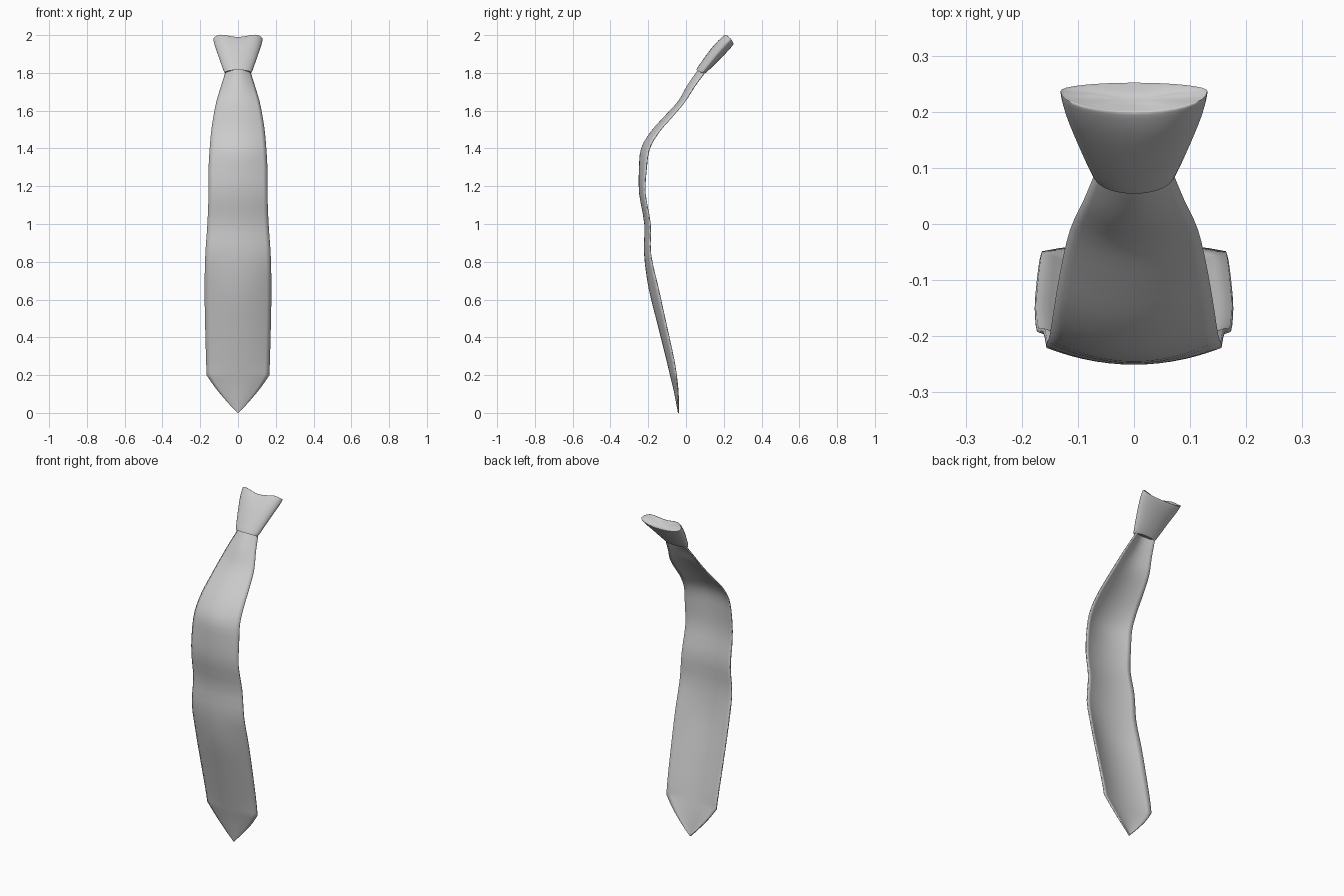
import bpy, bmesh, math
from mathutils import Vector

if "Cube" in bpy.data.objects:
    bpy.data.objects.remove(bpy.data.objects["Cube"])

grey = bpy.data.materials.new("neutral grey cloth")
grey.diffuse_color = (0.6, 0.6, 0.6, 1)
grey.use_nodes = True
grey.node_tree.nodes["Principled BSDF"].inputs["Base Color"].default_value = grey.diffuse_color


def make_object(name, bm, angle):
    bmesh.ops.recalc_face_normals(bm, faces=bm.faces)
    mesh = bpy.data.meshes.new(name)
    bm.to_mesh(mesh)
    bm.free()
    mesh.materials.append(grey)
    obj = bpy.data.objects.new(name, mesh)
    bpy.context.collection.objects.link(obj)
    bpy.ops.object.select_all(action='DESELECT')
    obj.select_set(True)
    bpy.context.view_layer.objects.active = obj
    bpy.ops.object.shade_smooth_by_angle(angle=math.radians(angle))
    return obj


def smooth_rows(rows, steps):
    """Catmull-Rom interpolation through rows of values."""
    pts = [Vector(r) for r in rows]
    out = []
    for i in range(len(pts) - 1):
        a, b, c, d = pts[max(i - 1, 0)], pts[i], pts[i + 1], pts[min(i + 2, len(pts) - 1)]
        for s in range(steps):
            t = s / steps
            out.append(0.5 * (2 * b + (c - a) * t + (2 * a - 5 * b + 4 * c - d) * t * t
                              + (3 * b - a - 3 * c + d) * t ** 3))
    return out + [pts[-1]]


def bridge(bm, lower, upper, closed):
    n = len(lower)
    for i in range(n if closed else n - 1):
        j = (i + 1) % n
        bm.faces.new((lower[i], lower[j], upper[j], upper[i]))


# Blade: height, half width, y of the centre line, y of the side edges
BODY = [(1.84, 0.055, 0.085, 0.12), (1.80, 0.068, 0.052, 0.094), (1.73, 0.090, 0.004, 0.042),
        (1.65, 0.114, -0.042, -0.010), (1.57, 0.130, -0.115, -0.077), (1.49, 0.142, -0.186, -0.146),
        (1.40, 0.150, -0.238, -0.197), (1.29, 0.156, -0.249, -0.214), (1.16, 0.156, -0.248, -0.220),
        (1.00, 0.162, -0.221, -0.193), (0.84, 0.173, -0.222, -0.191), (0.66, 0.177, -0.198, -0.151),
        (0.465, 0.174, -0.150, -0.108), (0.28, 0.169, -0.104, -0.068), (0.20, 0.166, -0.085, -0.055)]
# Pointed end below the two corners
POINT = [(0.20, 0.166, -0.085, -0.055), (0.13, 0.118, -0.068, -0.047),
         (0.05, 0.050, -0.052, -0.043), (0.012, 0.014, -0.045, -0.042), (0.0, 0.003, -0.043, -0.042)]

bm = bmesh.new()
COLS = 14
previous = None
for z, half, centre, edge in smooth_rows(BODY, 3) + smooth_rows(POINT, 3)[1:]:
    row = []
    for i in range(COLS + 1):
        u = 2 * i / COLS - 1
        row.append(bm.verts.new((u * half, centre + (edge - centre) * u * u, z)))
    if previous:
        bridge(bm, previous, row, False)
    previous = row
blade = make_object("tie_blade", bm, 50)
# Give the cloth a thin body, keeping the front surface in place
if blade.data.polygons[0].normal.y > 0:
    blade.data.flip_normals()
cloth = blade.modifiers.new("cloth_thickness", 'SOLIDIFY')
cloth.thickness = 0.007
cloth.offset = -1

# Knot: half width, side (y, z), front offset (y, z), back offset (y, z), rim lift
KNOT = [(0.066, 0.088, 1.802, -0.026, 0.018, 0.018, 0.002, 0.0),
        (0.074, 0.090, 1.806, -0.033, 0.016, 0.022, 0.000, 0.0),
        (0.104, 0.155, 1.890, -0.041, 0.014, 0.034, -0.008, 0.002),
        (0.124, 0.205, 1.948, -0.046, 0.010, 0.028, -0.020, 0.008),
        (0.131, 0.235, 1.980, -0.041, 0.008, 0.016, -0.028, 0.014),
        (0.127, 0.236, 1.980, -0.034, 0.007, 0.013, -0.025, 0.014)]
bm = bmesh.new()
SIDES = 32
rings = []
for w, y, z, fy, fz, by, bz, lift in smooth_rows(KNOT, 4):
    ring = []
    for i in range(SIDES):
        a = 2 * math.pi * i / SIDES
        s = math.sin(a)
        dy, dz = (fy, fz) if s > 0 else (by, bz)
        rise = lift * math.sin(2 * a) ** 2 if s > 0 else 0
        ring.append(bm.verts.new((w * math.cos(a), y + dy * abs(s), z + dz * abs(s) + rise)))
    if rings:
        bridge(bm, rings[-1], ring, True)
    rings.append(ring)
# Softly sunken top of the knot
middle = Vector((0, 0.222, 1.960))
for f in (0.6, 0.25):
    ring = [bm.verts.new(middle.lerp(v.co, f)) for v in rings[-1]] if f == 0.6 else \
           [bm.verts.new(middle.lerp(v.co, 0.42)) for v in rings[-1]]
    bridge(bm, rings[-1], ring, True)
    rings.append(ring)
bm.faces.new(rings[-1])
bm.faces.new(rings[0])
make_object("tie_knot", bm, 60)
